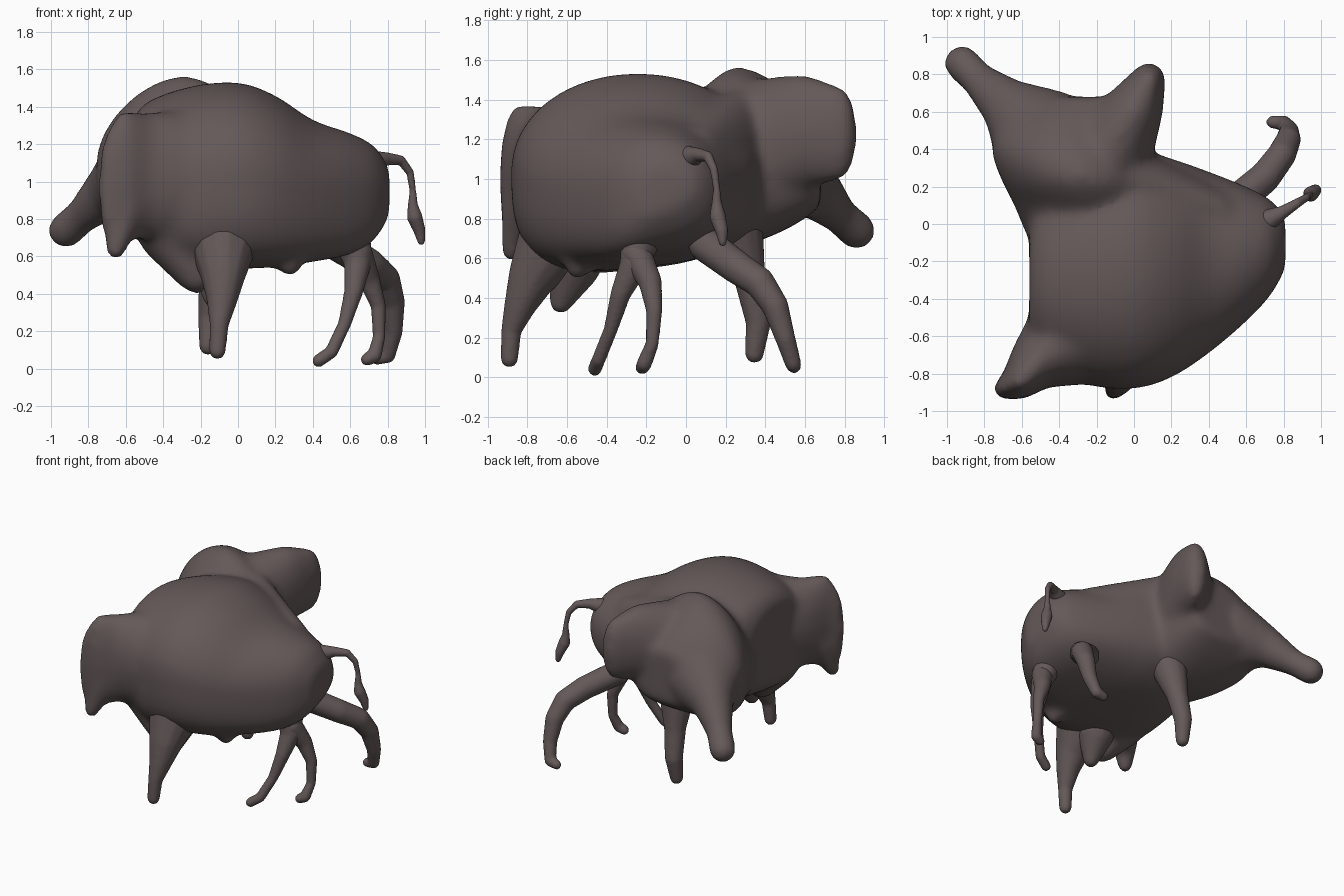
import bpy, bmesh, math
from mathutils import Vector

hide = bpy.data.materials.new("dark brown hide")
hide.diffuse_color = (0.13, 0.10, 0.10, 1)


def blob_points(node):
    """Points on an ellipsoid: x, y, z, radius, optional vertical radius."""
    x, y, z, r = node[:4]
    rz = node[4] if len(node) > 4 else r
    pts = [Vector((x, y, z + rz)), Vector((x, y, z - rz))]
    for i in range(1, 8):
        p = math.pi * i / 8
        for j in range(14):
            t = math.tau * j / 14
            pts.append(Vector((x + r * math.sin(p) * math.cos(t),
                               y + r * math.sin(p) * math.sin(t),
                               z + rz * math.cos(p))))
    return pts


def chain(bm, nodes):
    """Tapered limb: convex hulls of neighbouring ellipsoids."""
    for a, b in zip(nodes, nodes[1:]):
        vs = [bm.verts.new(p) for p in blob_points(a) + blob_points(b)]
        bmesh.ops.convex_hull(bm, input=vs)
        loose = [v for v in vs if v.is_valid and not v.link_faces]
        bmesh.ops.delete(bm, geom=loose, context='VERTS')


def refine(rows, steps=4):
    """Smooth curve through rows of numbers."""
    out = []
    for i in range(len(rows) - 1):
        q = (rows[max(i - 1, 0)], rows[i], rows[i + 1], rows[min(i + 2, len(rows) - 1)])
        for k in range(steps):
            t = k / steps
            out.append([0.5 * (2 * b + (c - a) * t + (2 * a - 5 * b + 4 * c - d) * t * t
                               + (3 * b - a - 3 * c + d) * t ** 3) for a, b, c, d in zip(*q)])
    return out + [list(rows[-1])]


def loft(bm, axis, sections, top=2.05, tilt=0.0, n=44):
    """Sections (position, side min, side max, z min, z max): round above, flatter below."""
    rings = []
    for s, a0, a1, z0, z1 in refine(sections):
        ring = []
        for k in range(n):
            t = math.tau * k / n
            c, d = math.cos(t), math.sin(t)
            e = 2 / (top if d >= 0 else 3.0)
            u = math.copysign(abs(c) ** e, c)
            v = math.copysign(abs(d) ** e, d)
            a = (a0 + a1) / 2 + (a1 - a0) / 2 * u
            z = (z0 + z1) / 2 + (z1 - z0) / 2 * v + tilt * u * max(-v, 0)
            ring.append(bm.verts.new((s, a, z) if axis == 'x' else (a, s, z)))
        rings.append(ring)
    faces = [bm.faces.new(rings[0]), bm.faces.new(rings[-1])]
    for r, q in zip(rings, rings[1:]):
        for k in range(n):
            faces.append(bm.faces.new((r[k], r[(k + 1) % n], q[(k + 1) % n], q[k])))
    bmesh.ops.recalc_face_normals(bm, faces=faces)


def finish(name, bm, voxel, smooth):
    """Fuse the overlapping volumes into one soft skin."""
    me = bpy.data.meshes.new(name)
    bm.to_mesh(me)
    bm.free()
    me.materials.append(hide)
    ob = bpy.data.objects.new(name, me)
    bpy.context.collection.objects.link(ob)
    m = ob.modifiers.new("fuse", 'REMESH')
    m.mode = 'VOXEL'
    m.voxel_size = voxel
    m.use_smooth_shade = True
    m = ob.modifiers.new("soften", 'SMOOTH')
    m.factor = 0.5
    m.iterations = smooth


# Body: main barrel, second shoulder mass, head, rear lump and stub
bm = bmesh.new()
loft(bm, 'x', [
    (-0.56, -0.66, 0.02, 0.74, 1.34),
    (-0.48, -0.76, 0.20, 0.65, 1.43),
    (-0.25, -0.86, 0.35, 0.55, 1.51),
    (0.00, -0.88, 0.40, 0.55, 1.53),
    (0.20, -0.82, 0.35, 0.56, 1.46),
    (0.40, -0.69, 0.28, 0.59, 1.33),
    (0.60, -0.52, 0.20, 0.63, 1.26),
    (0.73, -0.38, 0.13, 0.71, 1.19),
    (0.81, -0.24, 0.04, 0.84, 1.07)], tilt=0.07)
loft(bm, 'y', [
    (-0.05, -0.58, 0.15, 0.66, 1.32),
    (0.10, -0.64, 0.15, 0.64, 1.47),
    (0.24, -0.71, 0.14, 0.65, 1.565),
    (0.40, -0.76, 0.09, 0.70, 1.52),
    (0.55, -0.70, 0.05, 0.77, 1.40),
    (0.68, -0.54, 0.00, 0.86, 1.26)], top=1.75)
# saddle between the second shoulder and the rump
chain(bm, [(-0.02, 0.24, 1.14, 0.17, 0.31), (0.45, 0.06, 1.00, 0.14, 0.27)])
# head
chain(bm, [(-0.26, -0.56, 1.01, 0.30, 0.38), (-0.50, -0.72, 1.03, 0.16, 0.34),
           (-0.61, -0.84, 1.03, 0.10, 0.36), (-0.69, -0.88, 0.97, 0.06, 0.30)])
chain(bm, [(-0.60, -0.82, 0.86, 0.11), (-0.655, -0.88, 0.63, 0.055)])
# chest
chain(bm, [(-0.36, -0.58, 0.75, 0.19), (-0.22, -0.62, 0.50, 0.105)])
# tall lump on the rear side
chain(bm, [(-0.15, 0.36, 1.15, 0.25, 0.36), (-0.01, 0.59, 1.24, 0.165, 0.29),
           (0.08, 0.775, 1.23, 0.09, 0.24)])
# raised stub
chain(bm, [(-0.45, 0.42, 1.05, 0.30), (-0.66, 0.62, 0.97, 0.155),
           (-0.83, 0.77, 0.82, 0.095), (-0.92, 0.86, 0.74, 0.10)])
# belly nub
chain(bm, [(0.26, -0.52, 0.65, 0.12), (0.28, -0.55, 0.54, 0.055)])
finish("body", bm, 0.022, 24)

# Legs
legs = {
    "front_leg": [(-0.08, -0.66, 0.70, 0.19), (-0.08, -0.77, 0.52, 0.125),
                  (-0.085, -0.83, 0.38, 0.085),
                  (-0.10, -0.88, 0.24, 0.052), (-0.11, -0.89, 0.095, 0.045)],
    "front_stub": [(-0.12, -0.56, 0.58, 0.14), (-0.13, -0.63, 0.38, 0.055)],
    "far_front_leg": [(-0.10, 0.25, 0.78, 0.14), (-0.13, 0.32, 0.50, 0.08),
                      (-0.15, 0.365, 0.28, 0.065), (-0.16, 0.345, 0.12, 0.048)],
    "hind_leg_forward": [(0.60, -0.22, 0.74, 0.11), (0.64, -0.26, 0.57, 0.075),
                         (0.62, -0.33, 0.42, 0.052), (0.57, -0.38, 0.24, 0.036),
                         (0.50, -0.44, 0.09, 0.036), (0.43, -0.46, 0.042, 0.036)],
    "hind_leg_back": [(0.64, -0.25, 0.62, 0.08), (0.70, -0.18, 0.48, 0.06),
                      (0.75, -0.16, 0.34, 0.042), (0.755, -0.17, 0.17, 0.034),
                      (0.73, -0.21, 0.07, 0.04), (0.69, -0.22, 0.05, 0.036)],
    "far_hind_leg": [(0.52, 0.10, 0.67, 0.09), (0.70, 0.25, 0.56, 0.085),
                     (0.79, 0.37, 0.48, 0.078), (0.825, 0.45, 0.36, 0.068),
                     (0.83, 0.50, 0.20, 0.052), (0.80, 0.54, 0.07, 0.042),
                     (0.74, 0.545, 0.055, 0.035)],
}
for name, nodes in legs.items():
    bm = bmesh.new()
    chain(bm, nodes)
    finish(name, bm, 0.012, 7)

# Tail with tuft
bm = bmesh.new()
chain(bm, [(0.68, 0.00, 1.10, 0.07), (0.79, 0.06, 1.122, 0.036), (0.87, 0.11, 1.115, 0.026),
           (0.92, 0.14, 1.05, 0.021), (0.935, 0.155, 0.95, 0.018), (0.935, 0.155, 0.87, 0.028),
           (0.945, 0.16, 0.81, 0.042), (0.97, 0.18, 0.74, 0.033), (0.98, 0.185, 0.68, 0.02)])
finish("tail", bm, 0.009, 3)
